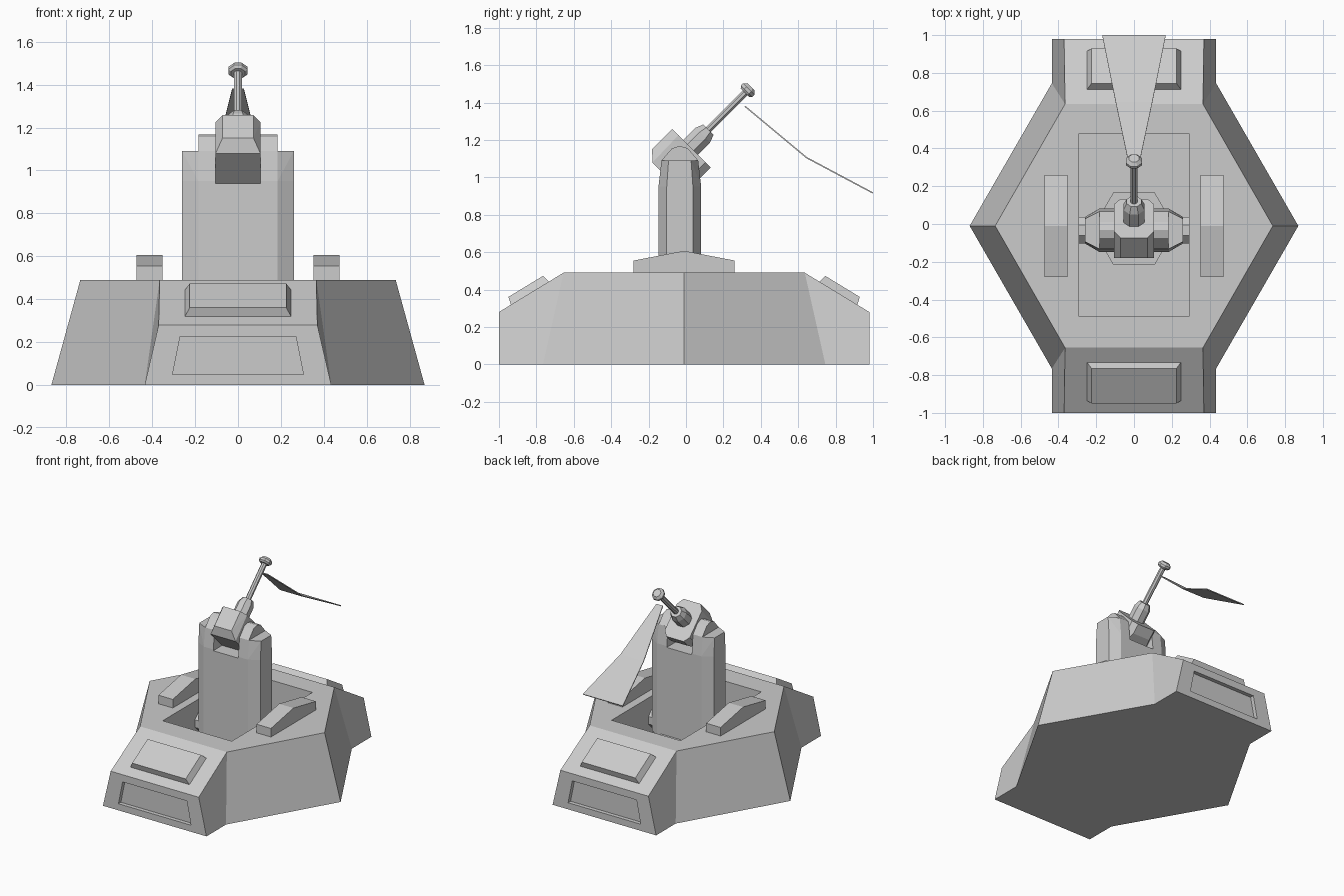
import bpy, bmesh, math
from mathutils import Vector, Matrix

if "Cube" in bpy.data.objects:
    bpy.data.objects.remove(bpy.data.objects["Cube"], do_unlink=True)

grey = bpy.data.materials.new("plain_grey")
grey.use_nodes = True
grey.diffuse_color = (0.6, 0.6, 0.6, 1)
grey.node_tree.nodes["Principled BSDF"].inputs["Base Color"].default_value = (0.6, 0.6, 0.6, 1)

CY = -0.01                      # centre of the base along y
SIGNS = (-1, 1)


def finish(name, bm):
    bmesh.ops.remove_doubles(bm, verts=bm.verts, dist=0.0005)
    bmesh.ops.recalc_face_normals(bm, faces=bm.faces)
    mesh = bpy.data.meshes.new(name)
    bm.to_mesh(mesh)
    bm.free()
    mesh.materials.append(grey)
    ob = bpy.data.objects.new(name, mesh)
    bpy.context.collection.objects.link(ob)
    return ob


def hull(name, points):
    """Convex solid around the points, with flat areas merged."""
    bm = bmesh.new()
    for p in points:
        bm.verts.new(p)
    bmesh.ops.convex_hull(bm, input=bm.verts)
    bmesh.ops.dissolve_limit(bm, angle_limit=0.01, verts=bm.verts, edges=bm.edges)
    return finish(name, bm)


def box(name, x0, x1, y0, y1, z0, z1):
    return hull(name, [(x, y, z) for x in (x0, x1) for y in (y0, y1) for z in (z0, z1)])


def prism_x(name, profile, x0, x1):
    return hull(name, [(x, y, z) for x in (x0, x1) for y, z in profile])


def cut(ob, cutter):
    cutter.hide_render = True
    mod = ob.modifiers.new("cut", "BOOLEAN")
    mod.operation, mod.solver, mod.object = "DIFFERENCE", "EXACT", cutter
    bpy.context.view_layer.objects.active = ob
    bpy.ops.object.modifier_apply(modifier=mod.name)
    bpy.data.objects.remove(cutter, do_unlink=True)


# Base: tapered hexagon with a sloped block at front and back
bm = bmesh.new()


def face(*points):
    bm.faces.new([bm.verts.new((x, y + CY, z)) for x, y, z in points])


H = 0.49
for sy in SIGNS:
    for sx in SIGNS:
        low, toe = (sx * 0.435, sy * 0.755, 0), (sx * 0.435, sy * 0.99, 0)
        brow, rim = (sx * 0.37, sy * 0.99, 0.28), (sx * 0.365, sy * 0.645, H)
        face((sx * 0.87, 0, 0), low, rim, (sx * 0.735, 0, H))
        face(low, toe, brow, rim)
    y = sy * 0.99
    face((-0.435, y, 0), (0.435, y, 0), (0.37, y, 0.28), (-0.37, y, 0.28))
    face((-0.37, y, 0.28), (0.37, y, 0.28), (0.365, sy * 0.645, H), (-0.365, sy * 0.645, H))
half_top = [(0.365, -0.645), (0.735, 0), (0.365, 0.645)]
half_low = [(0.435, -0.99), (0.435, -0.755), (0.87, 0), (0.435, 0.755), (0.435, 0.99)]
for half, z in ((half_top, H), (half_low, 0)):
    face(*[(x, y, z) for x, y in half], *[(-x, y, z) for x, y in reversed(half)])
base = finish("base", bm)

# Deck pit and end recesses
cut(base, box("pit_cutter", -0.29, 0.29, -0.49, 0.48, 0.2, 0.7))
for s in SIGNS:
    cut(base, hull("recess_cutter", [(sx * w, CY + s * y, z) for sx in SIGNS
                                     for y in (0.96, 1.1) for w, z in ((0.305, 0.05), (0.27, 0.225))]))

# Bevelled hatch plates on the slopes
tilt = math.atan2(0.21, 0.345)
for s, name in ((-1, "front_hatch"), (1, "back_hatch")):
    pts = []
    for sx in SIGNS:
        for sl in SIGNS:
            for w, l, h in ((0.25, 0.12, -0.005), (0.225, 0.108, 0.042)):
                y = 0.825 + sl * l * math.cos(tilt) + h * math.sin(tilt)
                z = 0.381 - sl * l * math.sin(tilt) + h * math.cos(tilt)
                pts.append((sx * w, CY + s * y, z))
    hull(name, pts)

# Ridged blocks either side of the pit
ridge = [(-0.28, 0.47), (-0.28, 0.555), (CY, 0.607), (0.26, 0.555), (0.26, 0.47)]
for s, name in ((-1, "right_ridge_block"), (1, "left_ridge_block")):
    prism_x(name, ridge, s * 0.352, s * 0.473)

# Turntable and trunnion inside the pit
TY = -0.033                     # centre of the tower along y
hull("turntable", [(0.22 * math.cos(a), -0.025 + 0.22 * math.sin(a), z)
                   for z in (0.19, 0.27) for a in [i * math.pi / 3 for i in range(6)]])
ring = [math.radians(22.5 + 45 * i) for i in range(8)]
prism_x("trunnion", [(TY + 0.075 * math.cos(a), 0.32 + 0.075 * math.sin(a)) for a in ring], -0.29, 0.29)

# Tower: chamfered column, pinched at the top, with a slot for the gun
tower = hull("tower", [(sx * x, TY + sy * y * k, z) for sx in SIGNS for sy in SIGNS
                       for x, y in ((0.26, 0.07), (0.185, 0.114))
                       for z, k in ((0.25, 1), (0.95, 1), (1.09, 0.86))])
cut(tower, box("slot_cutter", -0.105, 0.105, -0.4, 0.4, 0.94, 1.3))
ear = [(-0.131, 1.07), (-0.131, 1.09), (-0.075, 1.155), (TY, 1.168), (0.01, 1.155), (0.065, 1.09), (0.065, 1.07)]
for s, name in ((-1, "right_ear"), (1, "left_ear")):
    prism_x(name, ear, s * 0.105, s * 0.183)


# Gun, raised 45 degrees: u runs along the barrel, v across it
def gun(x, u, v):
    r = math.sqrt(0.5)
    return (x, (u - v) * r, (u + v) * r)


mantlet = [(0.105, 0.636, 0.69), (0.105, 0.636, 0.89), (0.105, 0.838, 0.895), (0.105, 0.838, 0.69),
           (0.072, 0.686, 0.942), (0.072, 0.838, 0.942), (0.072, 0.764, 0.65), (0.072, 0.838, 0.65)]
hull("mantlet", [gun(s * x, u, v) for x, u, v in mantlet for s in SIGNS])


def turned(name, rings):
    """Eight-sided solid along the barrel axis from (u, radius) rings."""
    return hull(name, [gun(r * math.cos(a), u, 0.803 + r * math.sin(a)) for u, r in rings for a in ring])


turned("barrel_sleeve", [(0.82, 0.06), (0.93, 0.06), (0.972, 0.042)])
turned("barrel", [(0.95, 0.02), (1.26, 0.02)])
turned("muzzle", [(1.25, 0.036), (1.262, 0.047), (1.278, 0.047), (1.295, 0.03)])

# Thin tapering vane behind the muzzle
bm = bmesh.new()
sheet = [(0.027, 0.315, 1.38), (0.097, 0.645, 1.105), (0.168, 0.998, 0.917)]
rows = [[bm.verts.new((s * x, y, z)) for s in SIGNS] for x, y, z in sheet]
for a, b in zip(rows, rows[1:]):
    bm.faces.new((a[0], a[1], b[1], b[0]))
vane = finish("vane", bm)
mod = vane.modifiers.new("thickness", "SOLIDIFY")
mod.thickness, mod.offset = 0.007, 0
